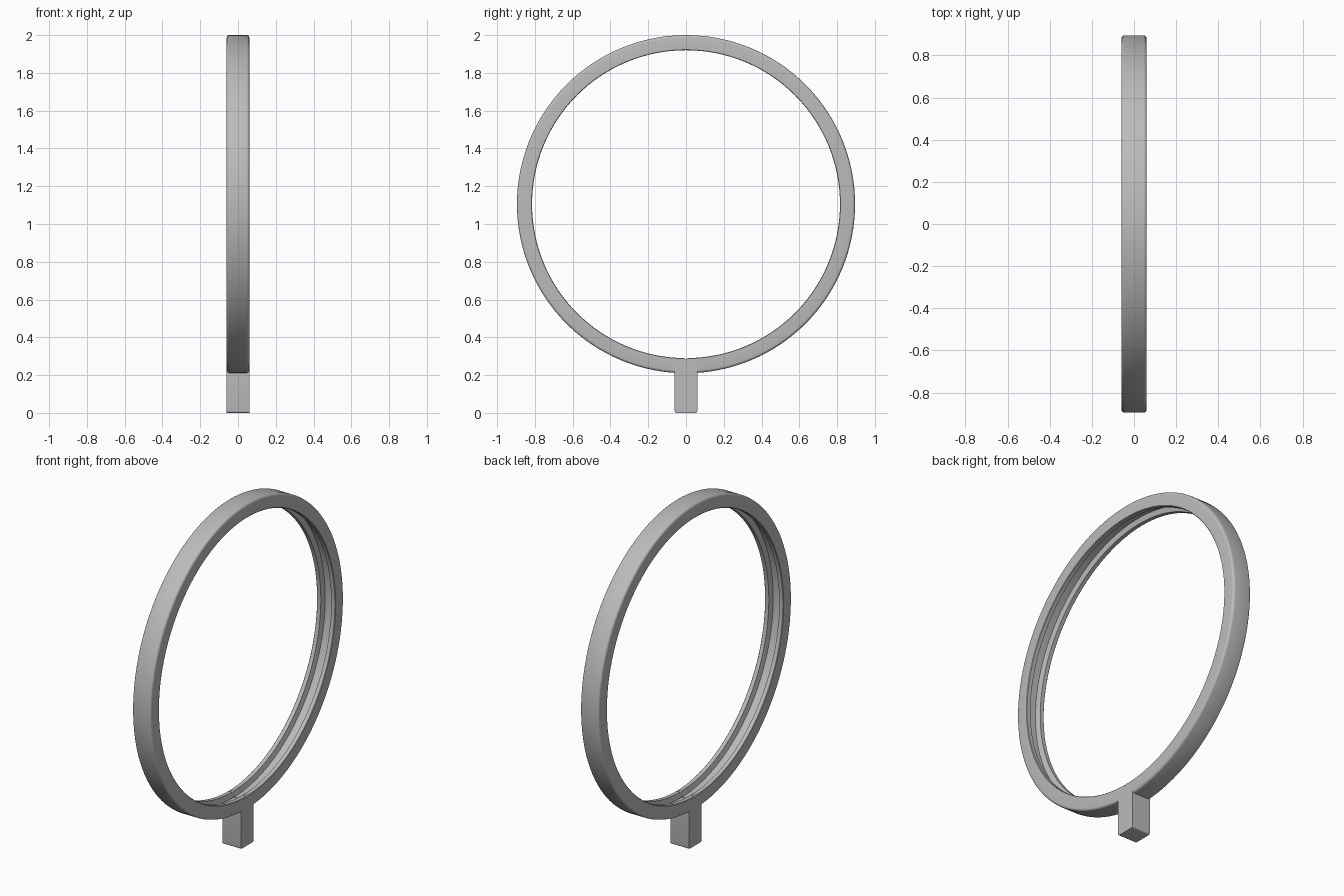
import bpy, bmesh, math
from mathutils import Matrix, Vector

cube = bpy.data.objects.get("Cube")
if cube:
    bpy.data.objects.remove(cube, do_unlink=True)

CENTRE_Z, OUTER, INNER, HALF_W = 1.105, 0.895, 0.815, 0.06
GROOVE = 0.845
SEGMENTS = 128

grey = bpy.data.materials.new("satin grey")
grey.use_nodes = True
colour = (0.5, 0.5, 0.5, 1)
grey.diffuse_color = colour
grey.node_tree.nodes["Principled BSDF"].inputs["Base Color"].default_value = colour


def make_object(name, bm):
    bmesh.ops.recalc_face_normals(bm, faces=bm.faces)
    mesh = bpy.data.meshes.new(name)
    bm.to_mesh(mesh)
    bm.free()
    mesh.materials.append(grey)
    obj = bpy.data.objects.new(name, mesh)
    bpy.context.collection.objects.link(obj)
    return obj


def box(name, size, location, turn=0):
    bm = bmesh.new()
    bmesh.ops.create_cube(bm, size=1)
    bmesh.ops.scale(bm, vec=size, verts=bm.verts)
    bmesh.ops.rotate(bm, matrix=Matrix.Rotation(turn, 3, "X"), verts=bm.verts)
    bmesh.ops.translate(bm, vec=location, verts=bm.verts)
    return make_object(name, bm)


def apply_boolean(obj, other, operation):
    mod = obj.modifiers.new(operation.lower(), "BOOLEAN")
    mod.object, mod.operation, mod.solver = other, operation, "EXACT"
    bpy.context.view_layer.objects.active = obj
    bpy.ops.object.modifier_apply(modifier=mod.name)
    bpy.data.objects.remove(other, do_unlink=True)


# Half of the rim section: rounded outer corner, flat side, inner lip, groove
ROUND = 0.014
half = []
for i in range(5):
    a = math.radians(90 - i * 22.5)
    half.append((HALF_W - ROUND + ROUND * math.cos(a), OUTER - ROUND + ROUND * math.sin(a)))
half += [(HALF_W, INNER + 0.003), (HALF_W - 0.003, INNER), (0.034, INNER), (0.026, GROOVE)]
section = half + [(-x, r) for x, r in reversed(half)]

# Spin the section around the x axis
bm = bmesh.new()
verts = [bm.verts.new((x, 0, r)) for x, r in section]
edges = [bm.edges.new((v, verts[(i + 1) % len(verts)])) for i, v in enumerate(verts)]
bmesh.ops.spin(bm, geom=verts + edges, cent=(0, 0, 0), axis=(1, 0, 0),
               angle=math.tau, steps=SEGMENTS, use_merge=True)
bmesh.ops.remove_doubles(bm, verts=bm.verts, dist=0.0001)
bmesh.ops.translate(bm, vec=(0, 0, CENTRE_Z), verts=bm.verts)
rim = make_object("grooved_rim", bm)

# Mounting stem, its long lower edges slightly rounded
TOP = 0.245
bm = bmesh.new()
bmesh.ops.create_cube(bm, size=1)
bmesh.ops.scale(bm, vec=(2 * HALF_W, 0.12, TOP), verts=bm.verts)
bmesh.ops.translate(bm, vec=(0, 0, TOP / 2), verts=bm.verts)
lower = [e for e in bm.edges
         if all(v.co.z < 0.01 for v in e.verts) and abs(e.verts[0].co.y - e.verts[1].co.y) < 0.01]
bmesh.ops.bevel(bm, geom=lower, offset=0.01, segments=4, profile=0.5, affect="EDGES")
stem = make_object("stem", bm)
apply_boolean(rim, stem, "UNION")

# Tiny seam notch across the lips at the bottom of the opening
notch = box("seam_notch", (0.2, 0.011, 0.011), Vector((0, 0, CENTRE_Z - INNER)), math.pi / 4)
apply_boolean(rim, notch, "DIFFERENCE")
# Fine seam line across the groove floor
seam = box("seam_slot", (0.06, 0.005, 0.014), Vector((0, 0, CENTRE_Z - GROOVE)))
apply_boolean(rim, seam, "DIFFERENCE")

rim.name = "grooved_rim_with_stem"
bpy.ops.object.select_all(action="DESELECT")
rim.select_set(True)
bpy.context.view_layer.objects.active = rim
bpy.ops.object.shade_smooth_by_angle(angle=math.radians(30))
